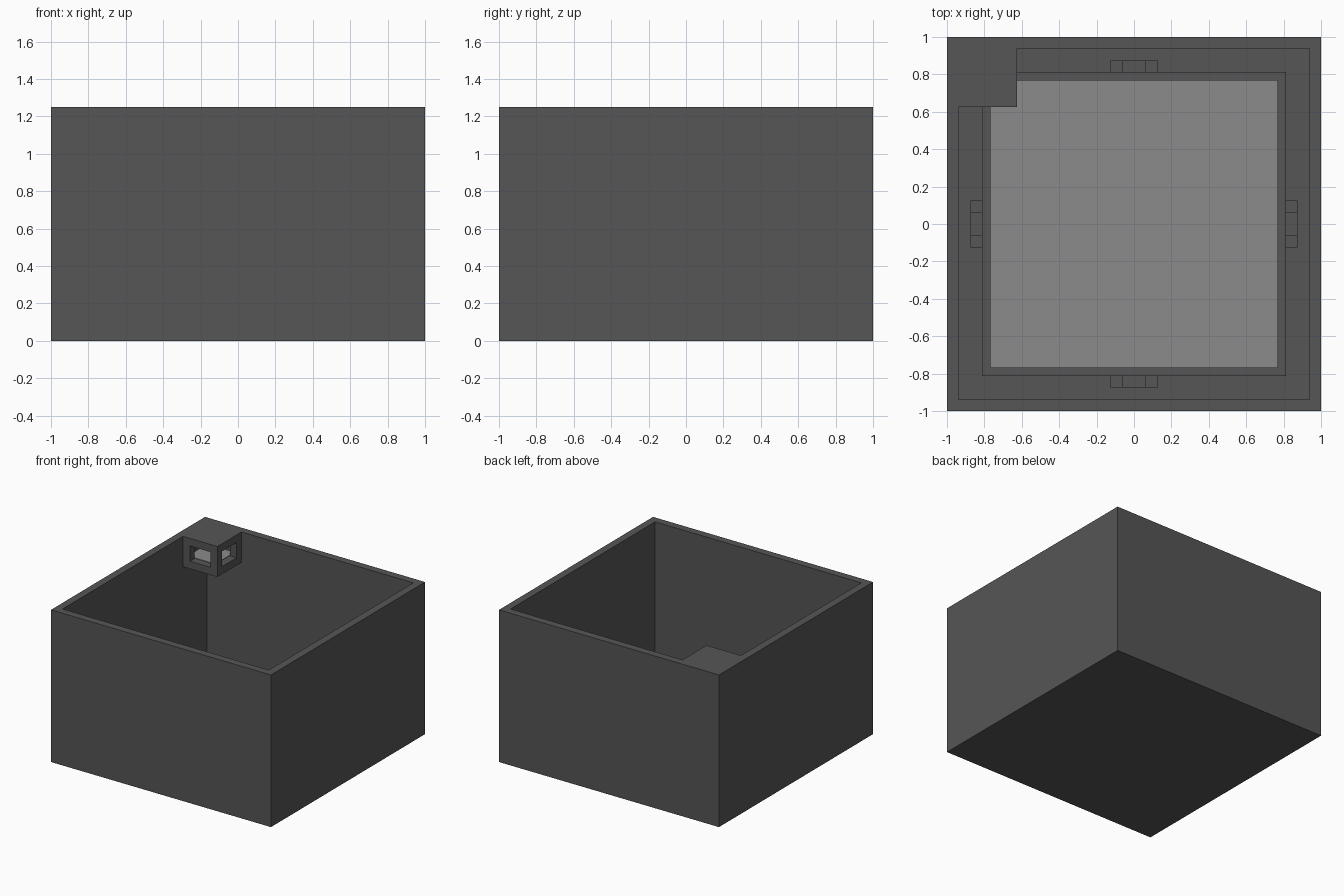
import bpy
import bmesh
import math
from mathutils import Matrix, Vector

cube = bpy.data.objects.get("Cube")
if cube:
    bpy.data.objects.remove(cube, do_unlink=True)

U = 1 / 16          # one modelling unit: wall thickness and step width


def material(name, value):
    m = bpy.data.materials.new(name)
    m.use_nodes = True
    colour = (value, value, value, 1)
    m.diffuse_color = colour
    m.node_tree.nodes["Principled BSDF"].inputs["Base Color"].default_value = colour
    return m


dark = material("dark grey", 0.092)
light = material("light grey", 0.26)


def add_object(name, bm, *mats):
    mesh = bpy.data.meshes.new(name)
    bm.to_mesh(mesh)
    bm.free()
    for m in mats:
        mesh.materials.append(m)
    obj = bpy.data.objects.new(name, mesh)
    bpy.context.collection.objects.link(obj)
    return obj


def box_bm(low, high):
    low, high = Vector(low), Vector(high)
    bm = bmesh.new()
    size = Matrix.Diagonal((*(high - low), 1))
    bmesh.ops.create_cube(bm, size=1, matrix=Matrix.Translation((low + high) / 2) @ size)
    return bm


def box(name, low, high, mat=dark):
    return add_object(name, box_bm(low, high), mat)


def cut(target, low, high):
    cutter = box("cutter", low, high)
    cutter.hide_render = True
    mod = target.modifiers.new("cut", "BOOLEAN")
    mod.operation = "DIFFERENCE"
    mod.solver = "EXACT"
    mod.object = cutter
    bpy.context.view_layer.objects.active = target
    bpy.ops.object.modifier_apply(modifier=mod.name)
    bpy.data.objects.remove(cutter, do_unlink=True)


# Outer shell: open chamber that leaves a booth block in the back corner
H = 20 * U
inner = 15 * U
booth = 10 * U
shell = box("chamber_walls", (-1, -1, 0), (1, 1, H))
cut(shell, (-inner, -inner, U), (inner, inner, H - 4 * U))
cut(shell, (-inner, -inner, H - 5 * U), (inner, booth, H + U))
cut(shell, (-booth, booth - U, H - 5 * U), (inner, inner, H + U))

# Booth room and its two windows
lo, hi = 11 * U, 14 * U
cut(shell, (-inner, lo, H - 3 * U), (-lo, inner, H - U))
cut(shell, (-hi, booth - U, H - 3 * U), (-lo, lo + U, H - U))
cut(shell, (-lo - U, lo, H - 3 * U), (-booth + U, hi, H - U))

# Merge flat faces left over from the cuts
bm = bmesh.new()
bm.from_mesh(shell.data)
bmesh.ops.remove_doubles(bm, verts=bm.verts, dist=0.0001)
bmesh.ops.dissolve_limit(bm, angle_limit=0.01, verts=bm.verts, edges=bm.edges)
bm.to_mesh(shell.data)
bm.free()

box("booth_floor", (-inner, lo, H - 3 * U - 0.002), (-lo, inner, H - 3 * U + 0.004), light)

# Raised platform with a rim around a pale sunken floor
rim = 13 * U
bm = box_bm((-rim, -rim, U * 0.8), (rim, rim, 3 * U))
top = max(bm.faces, key=lambda f: f.calc_center_median().z)
bmesh.ops.inset_region(bm, faces=[top], thickness=U)
panel = bmesh.ops.extrude_discrete_faces(bm, faces=[top])["faces"][0]
bmesh.ops.translate(bm, verts=panel.verts, vec=(0, 0, -U))
panel.material_index = 1
add_object("platform", bm, dark, light)

# Steps on each side: low wings beside a higher middle block
for i in range(4):
    turn = Matrix.Rotation(i * math.pi / 2, 4, "Z")
    for name, a, b, height in (("left_step", -2, -1, 1.7), ("middle_step", -1, 1, 2.3),
                               ("right_step", 1, 2, 1.7)):
        step = box(f"{name}_{i + 1}", (a * U, rim, U * 0.8), (b * U, rim + U, height * U))
        step.matrix_world = turn
